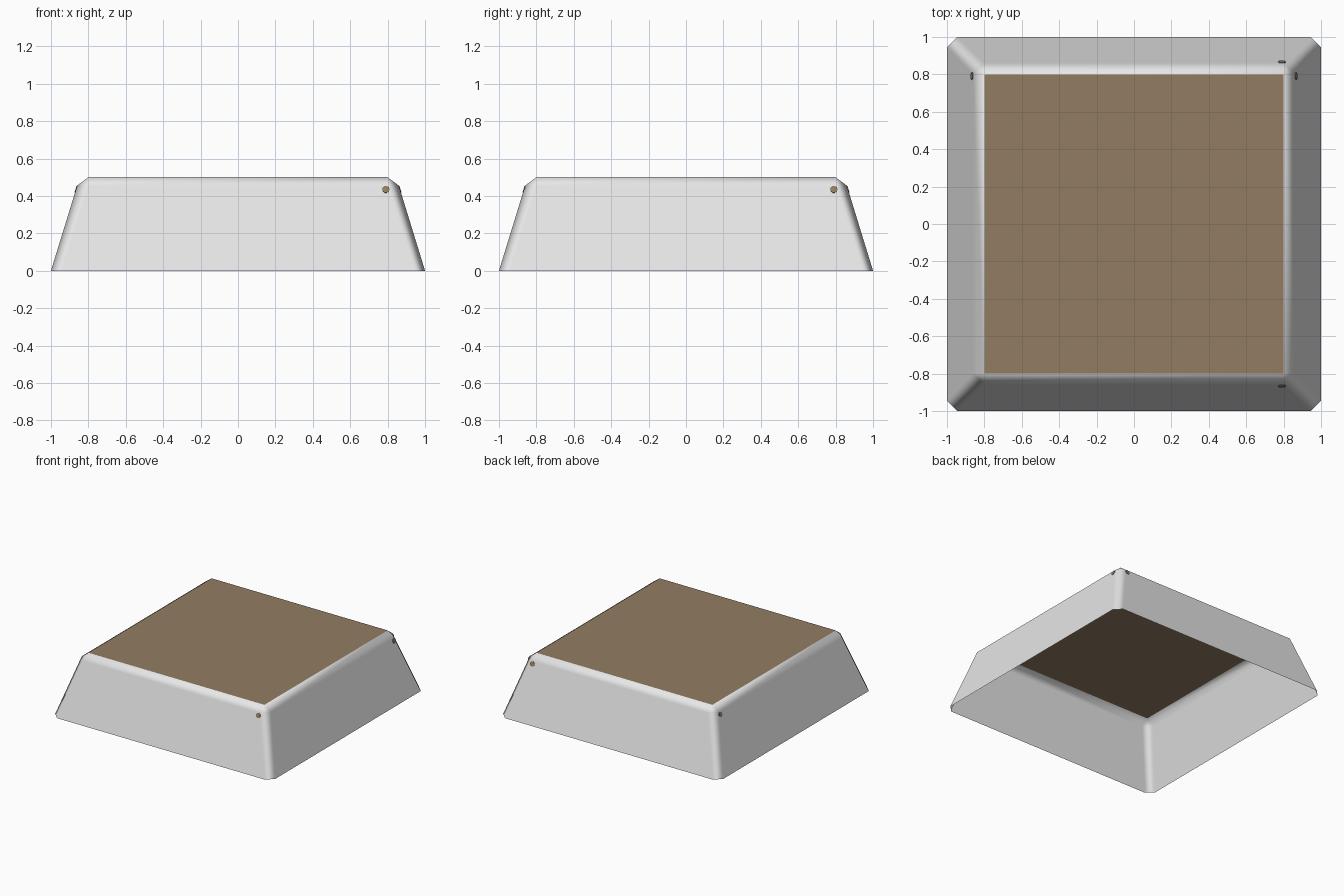
import bpy, bmesh, math
from mathutils import Matrix, Vector

if "Cube" in bpy.data.objects:
    bpy.data.objects.remove(bpy.data.objects["Cube"])

def material(name, rgb):
    m = bpy.data.materials.new(name)
    m.diffuse_color = (*rgb, 1)
    m.use_nodes = True
    m.node_tree.nodes["Principled BSDF"].inputs["Base Color"].default_value = m.diffuse_color
    return m

white = material("pale_grey", (0.80, 0.80, 0.80))
brown = material("brown", (0.29, 0.204, 0.122))

def add_object(name, bm, mat):
    me = bpy.data.meshes.new(name)
    bm.to_mesh(me)
    bm.free()
    ob = bpy.data.objects.new(name, me)
    bpy.context.collection.objects.link(ob)
    me.materials.append(mat)
    return ob

TOP_Z, RIM_Z = 0.50, 0.455
TOP, RIM = 0.80, 0.86

# Sloping walls with cut corners and a bevelled rim, open at the bottom
bm = bmesh.new()
corners = []
for i in range(4):
    turn = Matrix.Rotation(i * math.pi / 2, 3, 'Z')
    pts = [(1, -0.945, 0), (1, 0.945, 0), (RIM, -TOP, RIM_Z),
           (RIM, TOP, RIM_Z), (TOP, TOP, TOP_Z)]
    corners.append([bm.verts.new(turn @ Vector(p)) for p in pts])
for i in range(4):
    b0, b1, r0, r1, t = corners[i]
    nb0, _, nr0, _, _ = corners[(i + 1) % 4]
    prev_t = corners[i - 1][4]
    faces = [bm.faces.new((b0, b1, r1, r0)),        # wall
             bm.faces.new((r0, r1, t, prev_t)),     # rim bevel
             bm.faces.new((b1, nb0, nr0, r1)),      # corner strip
             bm.faces.new((r1, nr0, t))]            # corner tip
    for f in faces:
        f.smooth = True
walls = add_object("sloping_walls", bm, white)
wn = walls.modifiers.new("weighted_normals", 'WEIGHTED_NORMAL')
wn.weight = 100

# Flat top panel
bm = bmesh.new()
bm.faces.new([bm.verts.new((x, y, TOP_Z)) for x, y in
              ((-TOP, -TOP), (TOP, -TOP), (TOP, TOP), (-TOP, TOP))])
add_object("top_panel", bm, brown)

# Small round marks, one near the upper corner of each wall
def wall_mark(name, angle, offset):
    bm = bmesh.new()
    z = 0.435
    tilt = math.atan2(1 - RIM, RIM_Z)
    mat = (Matrix.Rotation(angle, 4, 'Z')
           @ Matrix.Translation((1 - (1 - RIM) * z / RIM_Z, offset, z))
           @ Matrix.Rotation(math.pi / 2 - tilt, 4, 'Y'))
    bmesh.ops.create_cone(bm, cap_ends=True, segments=10, radius1=0.02,
                          radius2=0.02, depth=0.006, matrix=mat)
    add_object(name, bm, brown)

wall_mark("right_mark", 0, 0.79)
wall_mark("back_mark", math.pi / 2, -0.79)
wall_mark("left_mark", math.pi, -0.79)
wall_mark("front_mark", -math.pi / 2, 0.79)
